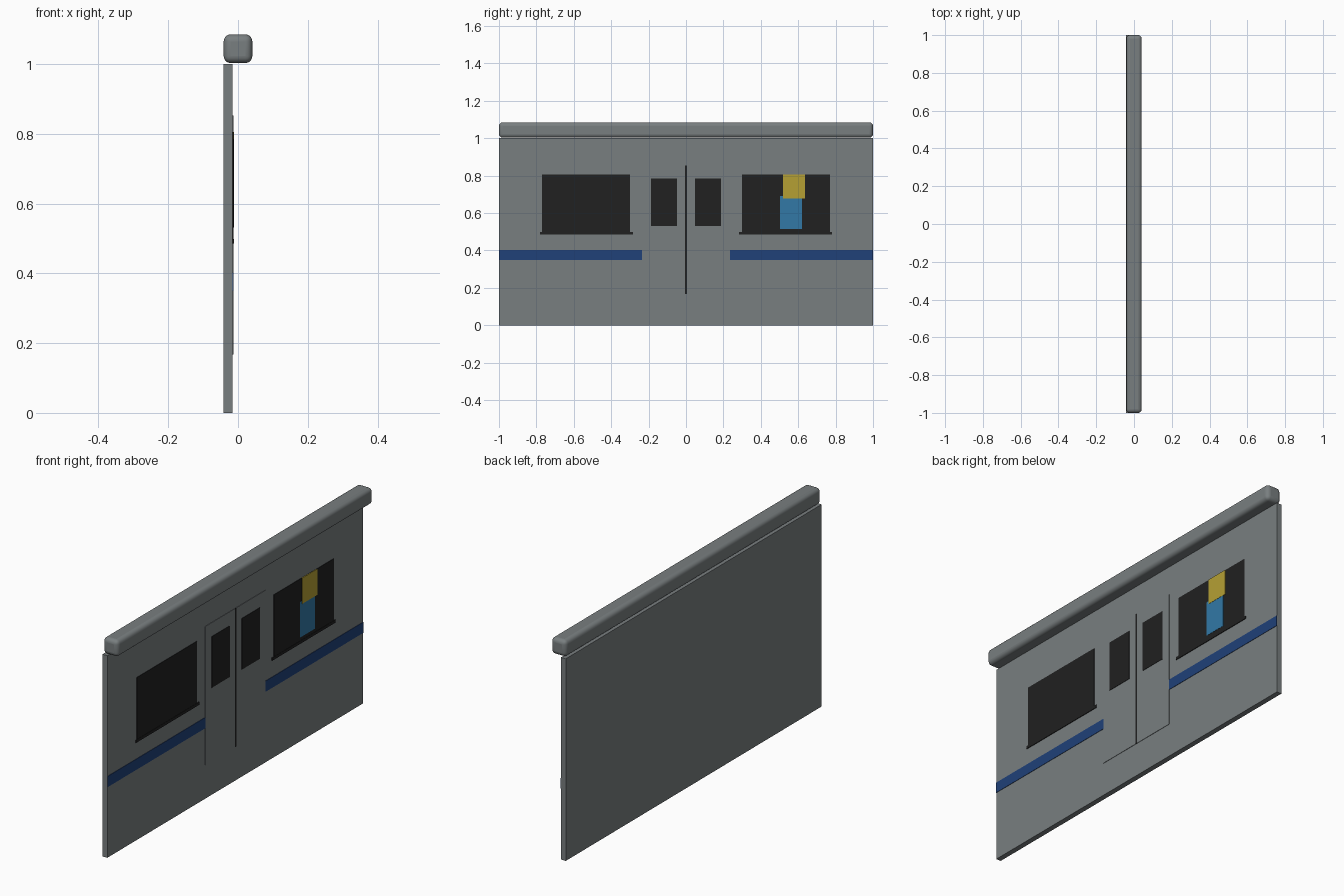
import bpy

if "Cube" in bpy.data.objects:
    bpy.data.objects.remove(bpy.data.objects["Cube"])

def mat(name, rgb):
    m = bpy.data.materials.new(name)
    m.diffuse_color = (*rgb, 1)
    m.use_nodes = True
    m.node_tree.nodes["Principled BSDF"].inputs["Base Color"].default_value = m.diffuse_color
    return m

grey = mat("steel_grey", (0.19, 0.21, 0.215))
black = mat("dark_glass", (0.015, 0.015, 0.015))
navy = mat("navy_blue", (0.014, 0.052, 0.19))
yellow = mat("poster_yellow", (0.46, 0.35, 0.034))
blue = mat("poster_blue", (0.032, 0.19, 0.38))

def box(name, x, y, z, m):
    """Box from (min, max) ranges on each axis."""
    verts = [(a, b, c) for a in x for b in y for c in z]
    faces = [(0, 1, 3, 2), (4, 6, 7, 5), (0, 4, 5, 1),
             (2, 3, 7, 6), (0, 2, 6, 4), (1, 5, 7, 3)]
    me = bpy.data.meshes.new(name)
    me.from_pydata(verts, [], faces)
    me.materials.append(m)
    ob = bpy.data.objects.new(name, me)
    bpy.context.collection.objects.link(ob)
    return ob

FACE = -0.0155           # outer surface of the wall
BACK = FACE - 0.001      # plates sink slightly into the wall

# wall panel
box("wall_panel", (-0.042, FACE), (-1, 1), (0, 1), grey)

# rounded roof beam
beam = box("roof_beam", (-0.041, 0.041), (-1, 1), (1.003, 1.085), grey)
bev = beam.modifiers.new("round", 'BEVEL')
bev.width = 0.02
bev.segments = 5
bpy.context.view_layer.objects.active = beam
beam.select_set(True)
bpy.ops.object.shade_smooth_by_angle(angle=0.7)

# raised double door with centre seam
box("door_plate", (BACK, FACE + 0.002), (-0.235, 0.235), (0.168, 0.853), grey)
box("door_seam", (BACK, FACE + 0.003), (-0.005, 0.005), (0.168, 0.853), black)

# mirrored windows, sills and stripes
for side, s in (("left", -1), ("right", 1)):
    def span(a, b):
        return tuple(sorted((a * s, b * s)))
    box(side + "_window", (BACK, FACE + 0.002), span(0.30, 0.77), (0.495, 0.805), black)
    box(side + "_window_sill", (BACK, FACE + 0.0035), span(0.284, 0.78), (0.485, 0.499), black)
    box(side + "_door_window", (BACK, FACE + 0.004), span(0.048, 0.188), (0.532, 0.785), black)
    box(side + "_stripe", (BACK, FACE + 0.002), span(0.235, 1.0), (0.35, 0.403), navy)

# posters on the right window
box("blue_poster", (BACK, FACE + 0.003), (0.503, 0.62), (0.516, 0.692), blue)
box("yellow_poster", (BACK, FACE + 0.004), (0.519, 0.636), (0.677, 0.805), yellow)
